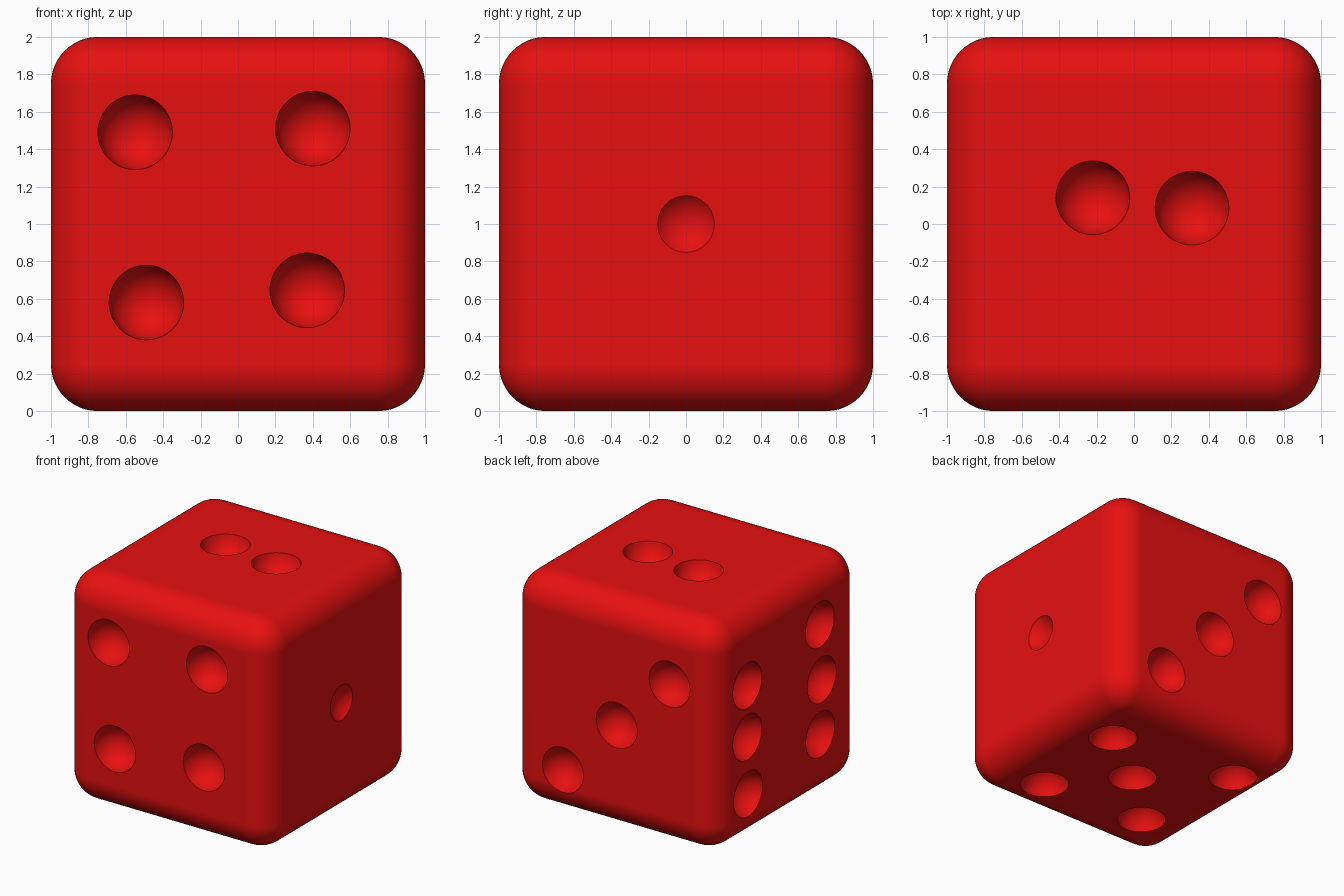
import bpy
import bmesh
from mathutils import Matrix, Vector

default = bpy.data.objects.get("Cube")
if default:
    bpy.data.objects.remove(default, do_unlink=True)

EDGE_RADIUS = 0.25
PIP_RADIUS = 0.2

# Single glossy red
red = bpy.data.materials.new("red")
red.use_nodes = True
red.diffuse_color = (0.8, 0.005, 0.005, 1)
red.node_tree.nodes["Principled BSDF"].inputs["Base Color"].default_value = red.diffuse_color


def add_object(name, bm):
    mesh = bpy.data.meshes.new(name)
    bm.to_mesh(mesh)
    bm.free()
    mesh.materials.append(red)
    obj = bpy.data.objects.new(name, mesh)
    bpy.context.collection.objects.link(obj)
    return obj


# Rounded cube body
bm = bmesh.new()
bmesh.ops.create_cube(bm, size=2, matrix=Matrix.Translation((0, 0, 1)))
bmesh.ops.bevel(bm, geom=bm.edges[:] + bm.verts[:], offset=EDGE_RADIUS,
                offset_type='OFFSET', segments=12, profile=0.5, affect='EDGES')
die = add_object("die_body", bm)

# Pips per face: axis, side, outward shift of the sphere, two in-face coordinates
faces = [
    ("y", -1, 0.01, [(-0.55, 1.49), (0.40, 1.51), (-0.49, 0.58), (0.37, 0.645)]),
    ("y", 1, 0.03, [(-0.54, 1.42), (-0.03, 0.925), (0.49, 0.395)]),
    ("x", 1, 0.13, [(0, 1)]),
    ("x", -1, 0.03, [(0.58, 1.37), (0.58, 0.92), (0.57, 0.42),
                     (-0.42, 1.52), (-0.445, 1.03), (-0.425, 0.56)]),
    ("z", 1, 0.03, [(-0.22, 0.14), (0.31, 0.085)]),
    ("z", -1, 0.01, [(0.55, 0.385), (0.49, -0.56), (0.01, -0.01),
                     (-0.625, 0.52), (-0.49, -0.49)]),
]

# All pip spheres in one cutter
bm = bmesh.new()
for axis, side, shift, pips in faces:
    depth = side * (1 + shift)
    for a, b in pips:
        centre = {"x": (depth, a, b), "y": (a, depth, b), "z": (a, b, 1 + depth)}[axis]
        bmesh.ops.create_uvsphere(bm, u_segments=48, v_segments=24, radius=PIP_RADIUS,
                                  matrix=Matrix.Translation(Vector(centre)))
cutter = add_object("pip_cutter", bm)
cutter.hide_render = True

# Carve the pips
cut = die.modifiers.new("pips", 'BOOLEAN')
cut.operation = 'DIFFERENCE'
cut.solver = 'EXACT'
cut.object = cutter
bpy.ops.object.select_all(action='DESELECT')
bpy.context.view_layer.objects.active = die
die.select_set(True)
bpy.ops.object.modifier_apply(modifier=cut.name)
bpy.data.objects.remove(cutter, do_unlink=True)

# Smooth corners and hollows, crisp pip rims, flat sides
bpy.ops.object.shade_smooth_by_angle(angle=0.5)
weighted = die.modifiers.new("flat_sides", 'WEIGHTED_NORMAL')
weighted.keep_sharp = True
